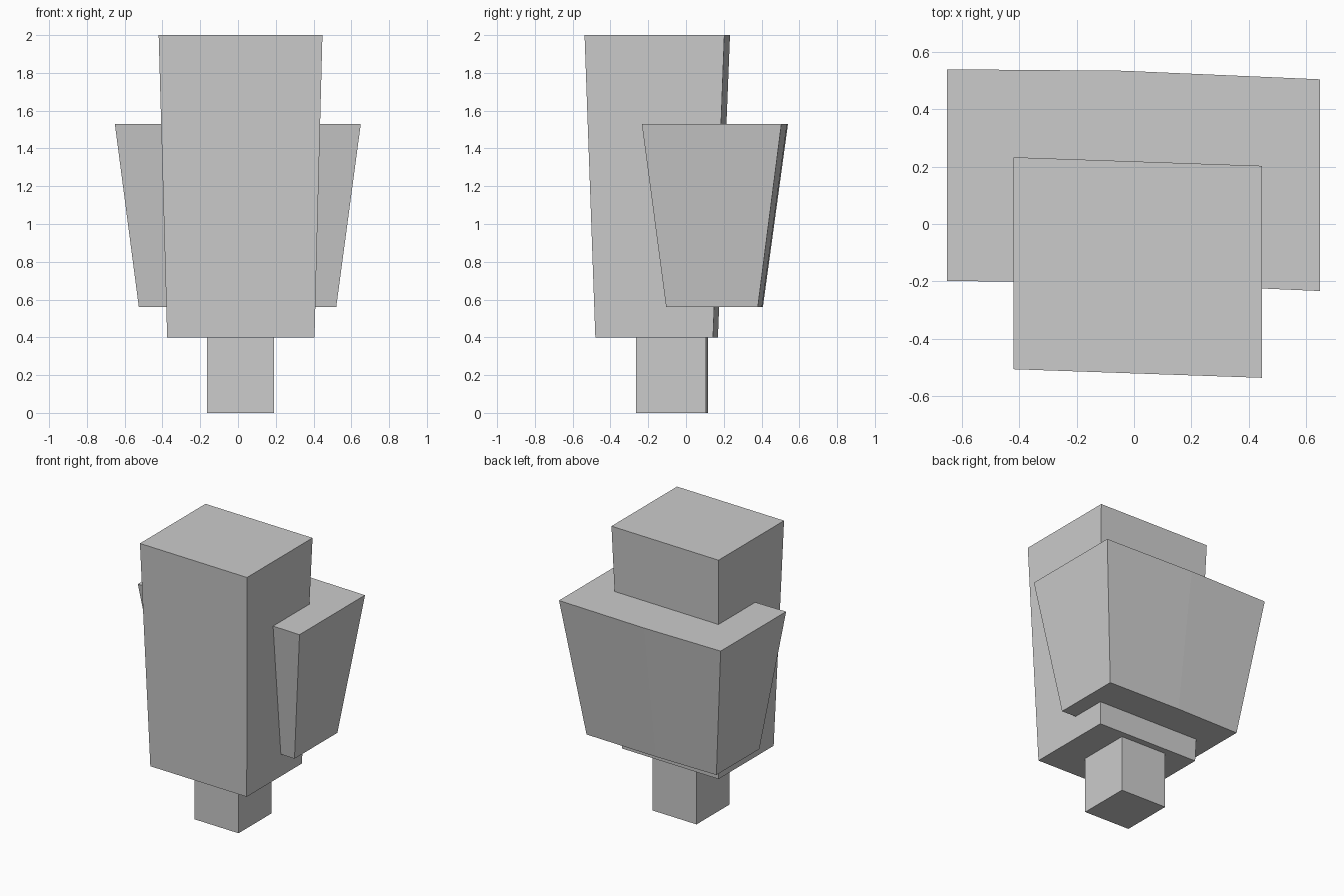
import bpy

# Remove the default cube
cube = bpy.data.objects.get("Cube")
if cube:
    bpy.data.objects.remove(cube, do_unlink=True)

# Single plain grey
GREY = (0.6, 0.6, 0.6, 1.0)
grey = bpy.data.materials.new("plain grey")
grey.use_nodes = True
grey.diffuse_color = GREY
grey.node_tree.nodes["Principled BSDF"].inputs["Base Color"].default_value = GREY


def tapered_block(name, z_low, z_high, low, high):
    """Flat-sided block lofted between two outlines, both counter-clockwise from above."""
    n = len(low)
    verts = [(x, y, z_low) for x, y in low] + [(x, y, z_high) for x, y in high]
    faces = [tuple(reversed(range(n))), tuple(range(n, 2 * n))]
    faces += [(i, (i + 1) % n, n + (i + 1) % n, n + i) for i in range(n)]
    mesh = bpy.data.meshes.new(name)
    mesh.from_pydata(verts, [], faces)
    mesh.materials.append(grey)
    obj = bpy.data.objects.new(name, mesh)
    bpy.context.collection.objects.link(obj)
    return obj


def skewed_outline(x0, x1, front, back, skew):
    """Box outline whose left side sits further forward by skew."""
    return [(x0, front + skew), (x1, front), (x1, back), (x0, back + skew)]


def bent_outline(x0, x1, front, back, skew):
    """Box outline straight on one half and bent forward on the other."""
    bend = -0.04
    return [(x0, front + skew), (bend, front + skew - 0.005), (x1, front),
            (x1, back), (bend, back + skew - 0.005), (x0, back + skew)]


# Short square stem
stem = skewed_outline(-0.165, 0.19, -0.265, 0.105, 0.012)
tapered_block("stem", 0.0, 0.4, stem, stem)

# Tall block, widening upward
tapered_block("tall_block", 0.4, 2.0,
              skewed_outline(-0.375, 0.405, -0.48, 0.143, 0.026),
              skewed_outline(-0.42, 0.447, -0.537, 0.203, 0.03))

# Wide rear block, wrapping the tall one
tapered_block("wide_block", 0.56, 1.53,
              bent_outline(-0.525, 0.52, -0.105, 0.38, 0.027),
              bent_outline(-0.652, 0.65, -0.234, 0.505, 0.035))
